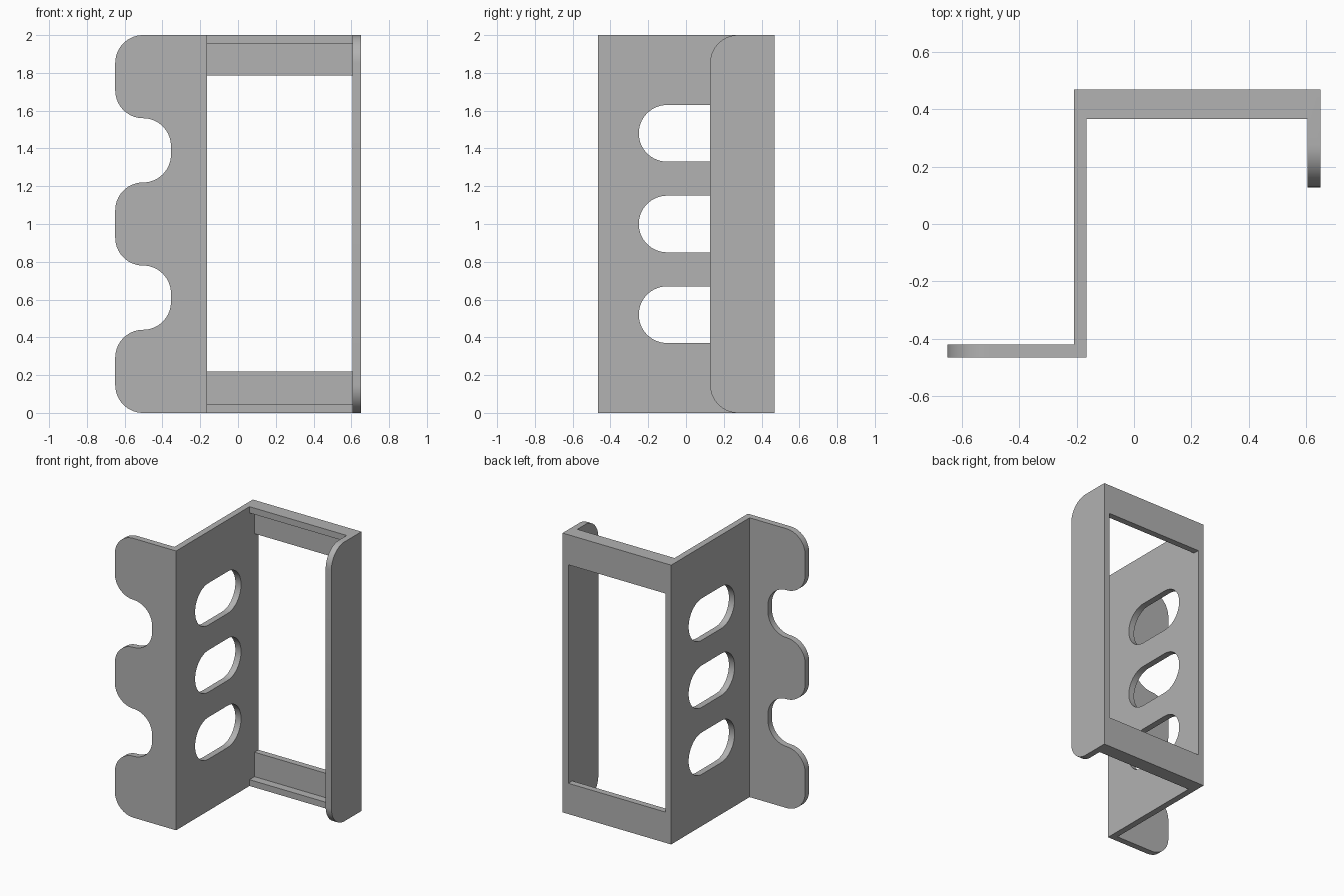
import bpy, bmesh, math
from mathutils import Vector

if "Cube" in bpy.data.objects:
    bpy.data.objects.remove(bpy.data.objects["Cube"], do_unlink=True)

T = 0.045                       # sheet thickness
LEFT, RIGHT = -0.65, 0.65
FRONT, BACK = -0.465, 0.468
WALL = -0.165                   # inner face of the middle wall
LIP_Y, FLANGE_Y = 0.366, 0.128
R = 0.1475                      # fillet radius

grey = bpy.data.materials.new("bracket grey")
grey.use_nodes = True
colour = (0.445, 0.445, 0.445, 1)
grey.diffuse_color = colour
grey.node_tree.nodes["Principled BSDF"].inputs["Base Color"].default_value = colour


def fillet(points, steps=14):
    """Points are (a, b) for sharp corners or (a, b, radius) for round ones."""
    out = []
    for i, p in enumerate(points):
        c = Vector(p[:2])
        if len(p) == 2:
            out.append(c)
            continue
        u = (Vector(points[i - 1][:2]) - c).normalized()
        v = (Vector(points[(i + 1) % len(points)][:2]) - c).normalized()
        centre = c + (u + v) * p[2]
        for k in range(steps + 1):
            t = k / steps * math.pi / 2
            out.append(centre - v * p[2] * math.cos(t) - u * p[2] * math.sin(t))
    return out


def prism(name, points, axis, lo, hi):
    """Extrude a flat outline along an axis from lo to hi."""
    place = {"x": lambda a, b, d: (d, a, b),
             "y": lambda a, b, d: (a, d, b),
             "z": lambda a, b, d: (a, b, d)}[axis]
    bm = bmesh.new()
    base = bm.faces.new([bm.verts.new(place(p.x, p.y, lo)) for p in fillet(points)])
    ext = bmesh.ops.extrude_face_region(bm, geom=[base])
    moved = [g for g in ext["geom"] if isinstance(g, bmesh.types.BMVert)]
    bmesh.ops.translate(bm, verts=moved, vec=Vector(place(0, 0, hi - lo)))
    bmesh.ops.remove_doubles(bm, verts=bm.verts, dist=1e-5)
    bmesh.ops.recalc_face_normals(bm, faces=bm.faces)
    mesh = bpy.data.meshes.new(name)
    bm.to_mesh(mesh)
    bm.free()
    mesh.materials.append(grey)
    obj = bpy.data.objects.new(name, mesh)
    bpy.context.collection.objects.link(obj)
    return obj


def rect(a0, a1, b0, b1, *r):
    return [(a0, b0, *r), (a1, b0, *r), (a1, b1, *r), (a0, b1, *r)]


# Folded bracket, extruded from its plan and trimmed to height later
bracket = prism("bracket", [
    (LEFT - 0.1, FRONT), (WALL, FRONT), (WALL, LIP_Y), (RIGHT - T, LIP_Y),
    (RIGHT - T, FLANGE_Y), (RIGHT, FLANGE_Y), (RIGHT, BACK),
    (WALL - T, BACK), (WALL - T, FRONT + T), (LEFT - 0.1, FRONT + T)],
    "z", -0.1, 2.1)

# Hollow behind the thin lips, and the window through the back
cutters = [
    prism("lip_pocket", rect(WALL, RIGHT - T, LIP_Y - 0.1, BACK - T), "z", T, 2 - T),
    prism("window", rect(WALL, RIGHT - T, 0.22, 1.785), "y", LIP_Y - 0.1, BACK + 0.1),
]

# Three long slots in the middle wall
for z in (0.52, 1.0, 1.48):
    cutters.append(prism("slot", rect(-0.25, 0.27, z - 0.15, z + 0.15, 0.15),
                         "x", WALL - 0.15, WALL + 0.1))

# Rounded front corners of the side flange
for z, s in ((0, 1), (2, -1)):
    y = FLANGE_Y
    cutters.append(prism("flange_corner", [
        (y - 0.1, z - 0.2 * s), (y + R, z - 0.2 * s), (y + R, z),
        (y, z, R), (y, z + R * s), (y - 0.1, z + R * s)],
        "x", RIGHT - 0.1, RIGHT + 0.1))

# Front outline: three rounded tabs with two round notches
INNER = LEFT + 2 * R
outline = prism("tab_outline", [
    (RIGHT + 0.1, 0), (RIGHT + 0.1, 2), (LEFT, 2, R),
    (LEFT, 1.56, R), (INNER, 1.56, R), (INNER, 1.22, R), (LEFT, 1.22, R),
    (LEFT, 0.78, R), (INNER, 0.78, R), (INNER, 0.44, R), (LEFT, 0.44, R),
    (LEFT, 0, R)], "y", FRONT - 0.2, BACK + 0.2)

# Apply all cuts and remove the helpers
bpy.ops.object.select_all(action="DESELECT")
bpy.context.view_layer.objects.active = bracket
bracket.select_set(True)
for tool in cutters + [outline]:
    mod = bracket.modifiers.new("cut", "BOOLEAN")
    mod.operation = "INTERSECT" if tool is outline else "DIFFERENCE"
    mod.solver = "EXACT"
    mod.object = tool
    bpy.ops.object.modifier_apply(modifier=mod.name)
    bpy.data.objects.remove(tool, do_unlink=True)

bpy.ops.object.shade_smooth_by_angle(angle=math.radians(30))
